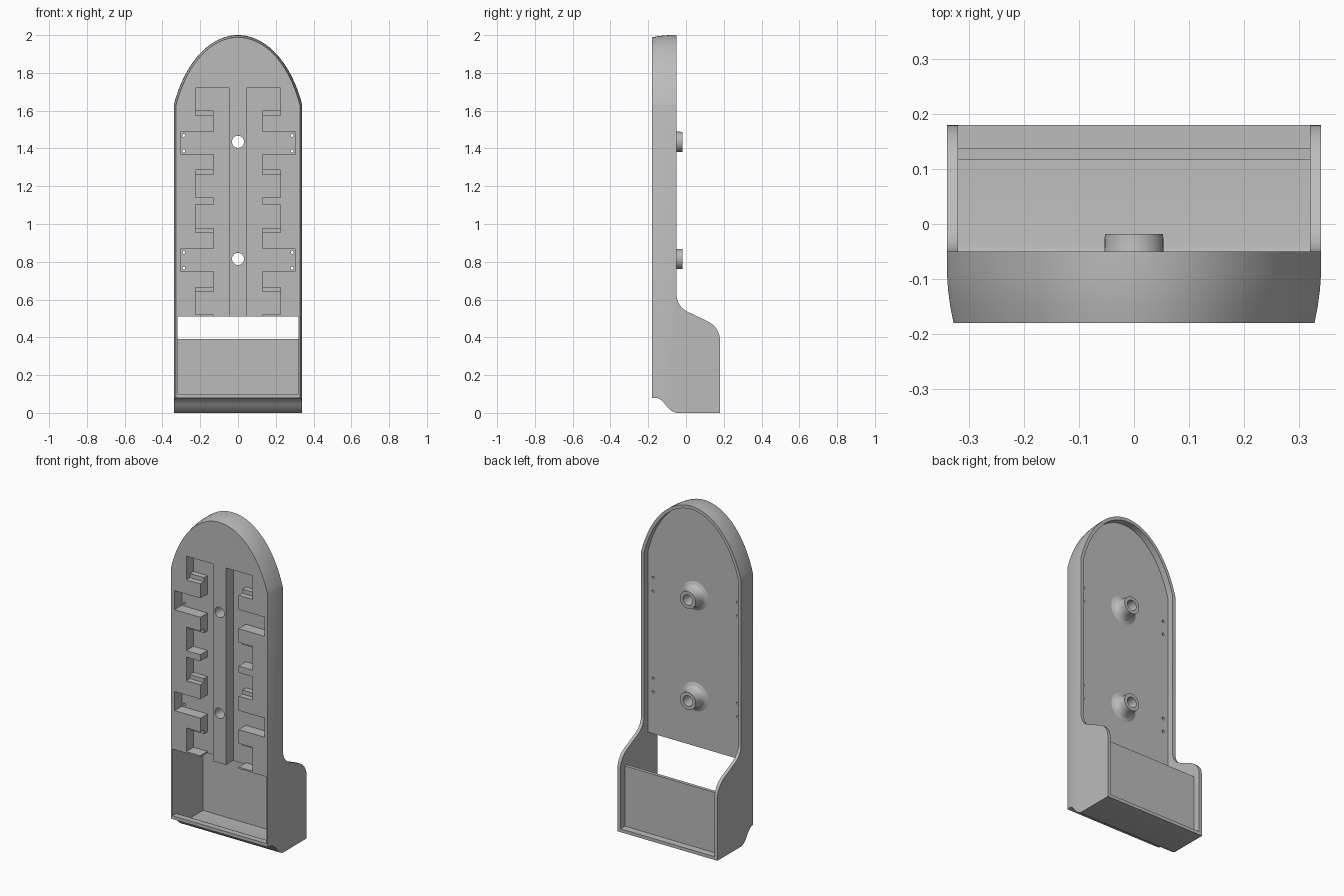
import bpy, bmesh, math

if "Cube" in bpy.data.objects:
    bpy.data.objects.remove(bpy.data.objects["Cube"])

grey = bpy.data.materials.new("mid_grey")
grey.diffuse_color = (0.5, 0.5, 0.5, 1)
grey.use_nodes = True
grey.node_tree.nodes["Principled BSDF"].inputs["Base Color"].default_value = grey.diffuse_color


def finish(name, bm):
    bmesh.ops.recalc_face_normals(bm, faces=bm.faces)
    me = bpy.data.meshes.new(name)
    bm.to_mesh(me)
    bm.free()
    me.materials.append(grey)
    ob = bpy.data.objects.new(name, me)
    bpy.context.collection.objects.link(ob)
    return ob


def loft(name, rings, close=False):
    """Skin equal-length closed rings; cap the ends or join last to first."""
    bm = bmesh.new()
    vs = [[bm.verts.new(p) for p in r] for r in rings]
    n = len(vs[0])
    for a, b in zip(vs, vs[1:] + ([vs[0]] if close else [])):
        for i in range(n):
            bm.faces.new((a[i], a[(i + 1) % n], b[(i + 1) % n], b[i]))
    if not close:
        bm.faces.new(vs[0])
        bm.faces.new(vs[-1])
    return finish(name, bm)


def prism_x(name, yz, x0, x1):
    return loft(name, [[(x, y, z) for y, z in yz] for x in (x0, x1)])


def prism_y(name, xz, y0, y1):
    return loft(name, [[(x, y, z) for x, z in xz] for y in (y0, y1)])


def box(name, x0, x1, y0, y1, z0, z1):
    return prism_y(name, [(x0, z0), (x1, z0), (x1, z1), (x0, z1)], y0, y1)


def disc(name, x, z, r, y0, y1, n=24):
    pts = [(x + r * math.cos(2 * math.pi * i / n), z + r * math.sin(2 * math.pi * i / n))
           for i in range(n)]
    return prism_y(name, pts, y0, y1)


def boolean(ob, cutter, op):
    bpy.context.view_layer.objects.active = ob
    m = ob.modifiers.new("cut", 'BOOLEAN')
    m.operation, m.solver, m.object = op, 'EXACT', cutter
    bpy.ops.object.modifier_apply(modifier=m.name)
    bpy.data.objects.remove(cutter)


def smooth(ob):
    bpy.ops.object.select_all(action='DESELECT')
    ob.select_set(True)
    bpy.context.view_layer.objects.active = ob
    bpy.ops.object.shade_smooth_by_angle(angle=math.radians(25))


def curve(p0, p1, p2, n=8):
    """Quadratic curve through p0 and p2, pulled toward p1."""
    return [tuple((1 - t) ** 2 * a + 2 * t * (1 - t) * b + t * t * c
                  for a, b, c in zip(p0, p1, p2)) for t in (i / n for i in range(n + 1))]


def outline(d, z0, n=48):
    """Arched outline inset by d, from bottom right over the top to bottom left."""
    w, a, b = 0.34 - d, 0.368 - d, 0.6 - d
    t0 = math.acos(w / a)
    ts = [t0 + (math.pi - 2 * t0) * i / n for i in range(n + 1)]
    return [(w, z0)] + [(a * math.cos(t), 1.4 + b * math.sin(t)) for t in ts] + [(-w, z0)]


# Outer shell: arched band with a rounded front edge, trimmed to the side profile
sections = [(0.012, -0.18), (0.006, -0.15), (0.002, -0.12), (0, -0.09), (0, 0.25),
            (0.02, 0.25), (0.02, -0.18)]
cols = [[(x, y, z) for x, z in outline(d, -0.1)] for d, y in sections]
shell = loft("outer_shell", [list(r) for r in zip(*cols)])
under = (curve((-0.16, 0.08), (-0.135, 0.078), (-0.11, 0.045))
         + curve((-0.11, 0.045), (-0.08, 0.005), (-0.05, 0.0))[1:])
back = (curve((0.18, 0.38), (0.18, 0.45), (0.115, 0.485))
        + curve((0.02, 0.53), (-0.05, 0.56), (-0.05, 0.63)))
side = [(-0.2, 0.08)] + under + [(0.18, 0.0)] + back + [(-0.05, 2.1), (-0.2, 2.1)]
boolean(shell, prism_x("trim", side, -0.5, 0.5), 'INTERSECT')
smooth(shell)

# Floor of the bin, curved up into a front lip
floor_top = [(0.18, 0.02), (-0.04, 0.02)] + [(y + 0.01, z + 0.02) for y, z in reversed(under)][1:]
floor = prism_x("bin_floor", [(-0.18, 0.08)] + under + [(0.18, 0.0)] + floor_top
                + [(-0.18, 0.1)], -0.32, 0.32)
smooth(floor)

# Recessed rear panel of the bin
box("bin_rear_panel", -0.32, 0.32, 0.117, 0.137, 0.015, 0.39)

# Main plate with comb-shaped pockets either side of a central bar
PLATE_BACK, POCKET = -0.09, -0.11
plate = prism_y("main_plate", outline(0.02, 0.51), -0.18, PLATE_BACK)
branches = [(1.72, 1.575, 0.225), (1.487, 1.37, 0.305), (1.285, 1.14, 0.225),
            (1.10, 0.955, 0.225), (0.867, 0.75, 0.305), (0.665, 0.52, 0.225)]
bosses = (1.435, 0.815)
for s in (-1, 1):
    comb = [(s * 0.045, 0.45), (s * 0.045, 1.72)]
    for top, bottom, reach in branches:
        if top != 1.72:
            comb.append((s * 0.13, top))
        comb += [(s * reach, top), (s * reach, bottom), (s * 0.13, bottom)]
    comb.append((s * 0.13, 0.45))
    boolean(plate, prism_y("pocket_cut", comb, -0.25, POCKET), 'DIFFERENCE')
    # Small screw holes at the ends of the long pockets
    for zc in bosses:
        for dz in (-0.049, 0.034):
            boolean(plate, disc("screw_cut", s * 0.287, zc + dz, 0.008, -0.2, 0, 12), 'DIFFERENCE')
    # Half-depth ledges in the short pockets
    x0, x1 = sorted((s * 0.13, s * 0.225))
    for z0 in (1.575, 1.26, 0.955, 0.64):
        box("pocket_ledge", x0, x1, -0.145, POCKET, z0, z0 + 0.025)
for z in bosses:
    boolean(plate, disc("bore_cut", 0, z, 0.032, -0.25, 0.1, 32), 'DIFFERENCE')
smooth(plate)

# Flared hollow bosses on the back of the plate
ring = [(0.032, PLATE_BACK), (0.088, PLATE_BACK), (0.07, -0.082), (0.06, -0.07),
        (0.054, -0.05), (0.053, -0.018), (0.032, -0.018)]
for z in bosses:
    turns = [2 * math.pi * i / 32 for i in range(32)]
    smooth(loft("mount_boss", [[(r * math.cos(t), y, z + r * math.sin(t)) for r, y in ring]
                               for t in turns], close=True))
